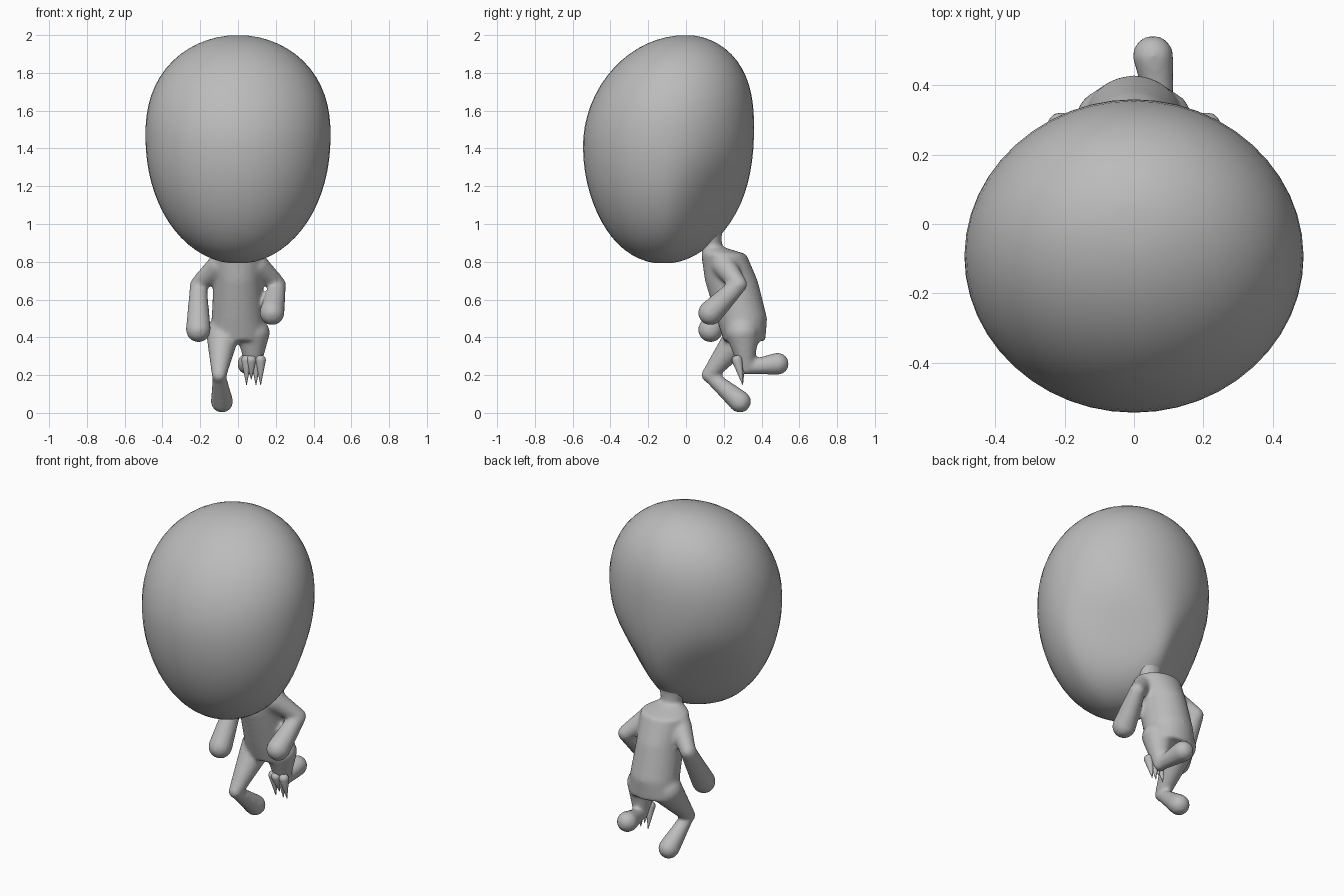
import bpy, bmesh, math, random
from mathutils import Vector

if "Cube" in bpy.data.objects:
    bpy.data.objects.remove(bpy.data.objects["Cube"])

skin = bpy.data.materials.new("grey_skin")
skin.use_nodes = True
GREY = (0.5, 0.5, 0.5, 1)
skin.diffuse_color = GREY
skin.node_tree.nodes["Principled BSDF"].inputs["Base Color"].default_value = GREY


def finish(bm, name):
    """Turn the working mesh into a smooth, named object."""
    bmesh.ops.recalc_face_normals(bm, faces=bm.faces)
    for face in bm.faces:
        face.smooth = True
    mesh = bpy.data.meshes.new(name)
    bm.to_mesh(mesh)
    bm.free()
    mesh.materials.append(skin)
    obj = bpy.data.objects.new(name, mesh)
    bpy.context.collection.objects.link(obj)
    return obj


def bridge(bm, rings):
    """Skin a list of rings of points with quads and close both ends."""
    loops = [[bm.verts.new(point) for point in ring] for ring in rings]
    count = len(loops[0])
    for lower, upper in zip(loops, loops[1:]):
        for i in range(count):
            j = (i + 1) % count
            bm.faces.new((lower[i], lower[j], upper[j], upper[i]))
    bm.faces.new(loops[0])
    bm.faces.new(loops[-1])


def turn(count):
    """Cosine and sine pairs around a circle."""
    angles = [math.tau * k / count for k in range(count)]
    return [(math.cos(angle), math.sin(angle)) for angle in angles]


def bone(bm, start, end, start_radius, end_radius, caps=6):
    """Tapered limb segment with a round cap at each end."""
    start, end = Vector(start), Vector(end)
    axis = (end - start).normalized()
    spin = axis.to_track_quat("Z", "Y")
    stations = []
    for centre, radius, sign in ((start, start_radius, -1), (end, end_radius, 1)):
        cap = []
        for k in range(caps):
            angle = math.pi / 2 * k / caps
            cap.append((centre + axis * sign * radius * math.sin(angle),
                        radius * math.cos(angle)))
        stations += cap[::sign]
    bridge(bm, [[centre + spin @ Vector((c * radius, s * radius, 0))
                 for c, s in turn(16)] for centre, radius in stations])


# Head: an egg whose outline is a dome above and below its widest level
TOP, CHIN = 2.0, 0.79


def dome(z, widest, reach, upper_power, lower_power):
    pole, power = (TOP, upper_power) if z > widest else (CHIN, lower_power)
    part = abs((z - widest) / (pole - widest))
    return reach * math.sqrt(max(1 - part ** power, 0))


def head_ring(z):
    half = dome(z, widest=1.47, reach=0.49, upper_power=2.3, lower_power=2.1)
    # the crown sits over the origin and the chin lies further forward
    lean = min(max((1.45 - z) / (1.45 - CHIN), 0), 1)
    lean = lean * lean * (3 - 2 * lean)
    front = -dome(z, widest=1.42, reach=0.545, upper_power=1.9, lower_power=2.2)
    back = dome(z, widest=1.5, reach=0.36, upper_power=2.6, lower_power=2)
    front -= 0.12 * lean * (1 + front / 0.545)
    back -= 0.12 * lean * (1 - back / 0.36)
    middle = (front + back) / 2
    depth = (back - front) / 2
    # the back narrows to a ridge above the nape
    pinch = 0.55 * math.exp(-((z - 1.05) / 0.25) ** 2)
    return [(half * c * (1 - pinch * max(s, 0) ** 1.5), middle + depth * s, z)
            for c, s in turn(48)]


bm = bmesh.new()
LEVELS = 32
bridge(bm, [head_ring((TOP + CHIN) / 2 - (TOP - CHIN) / 2 * math.cos(math.pi * k / LEVELS))
            for k in range(1, LEVELS)])
finish(bm, "head")

# Body: overlapping parts fused into one skin
bm = bmesh.new()


def torso_ring(z, half, front, back):
    middle, depth = (front + back) / 2, (back - front) / 2
    return [(half * c, middle + depth * s, z) for c, s in turn(24)]


bridge(bm, [
    torso_ring(z=1.05, half=0.13, front=0, back=0.22),
    torso_ring(z=0.95, half=0.08, front=0.06, back=0.19),
    torso_ring(z=0.88, half=0.06, front=0.09, back=0.19),
    torso_ring(z=0.84, half=0.14, front=0.08, back=0.32),
    torso_ring(z=0.7, half=0.13, front=0.1, back=0.38),
    torso_ring(z=0.5, half=0.14, front=0.16, back=0.43),
    torso_ring(z=0.38, half=0.15, front=0.2, back=0.42),
])

# arms, swung unevenly
for side, hand in ((-1, (-0.21, 0.13, 0.44)), (1, (0.18, 0.13, 0.53))):
    shoulder = (side * 0.1, 0.2, 0.78)
    elbow = (side * 0.21, 0.28, 0.68)
    bone(bm, shoulder, elbow, start_radius=0.065, end_radius=0.045)
    bone(bm, elbow, hand, start_radius=0.045, end_radius=0.067)

# legs in a running pose: right foot down, left foot raised behind
right_knee, right_foot = (-0.1, 0.12, 0.2), (-0.085, 0.285, 0.06)
left_knee, left_foot = (0.08, 0.32, 0.24), (0.055, 0.485, 0.26)
for side, knee, foot in ((-1, right_knee, right_foot), (1, left_knee, left_foot)):
    hip = (side * 0.08, 0.3, 0.42)
    bone(bm, hip, knee, start_radius=0.09, end_radius=0.04)
    bone(bm, knee, foot, start_radius=0.035, end_radius=0.06)

body = finish(bm, "body")
fuse = body.modifiers.new("Fuse", "REMESH")
fuse.mode = "VOXEL"
fuse.voxel_size = 0.011
fuse.use_smooth_shade = True
soften = body.modifiers.new("Soften", "SMOOTH")
soften.factor = 0.5
soften.iterations = 10

# Ragged points hanging below the left thigh
random.seed(4)
bm = bmesh.new()
for k in range(4):
    root = Vector((0.045 + 0.025 * k, random.uniform(0.26, 0.33), 0.28))
    tip = Vector((root.x, 0.3, 0.15 + 0.03 * (k % 3 == 1)))
    bone(bm, root, tip, start_radius=0.028, end_radius=0.002, caps=3)
finish(bm, "ragged_leg_points")
